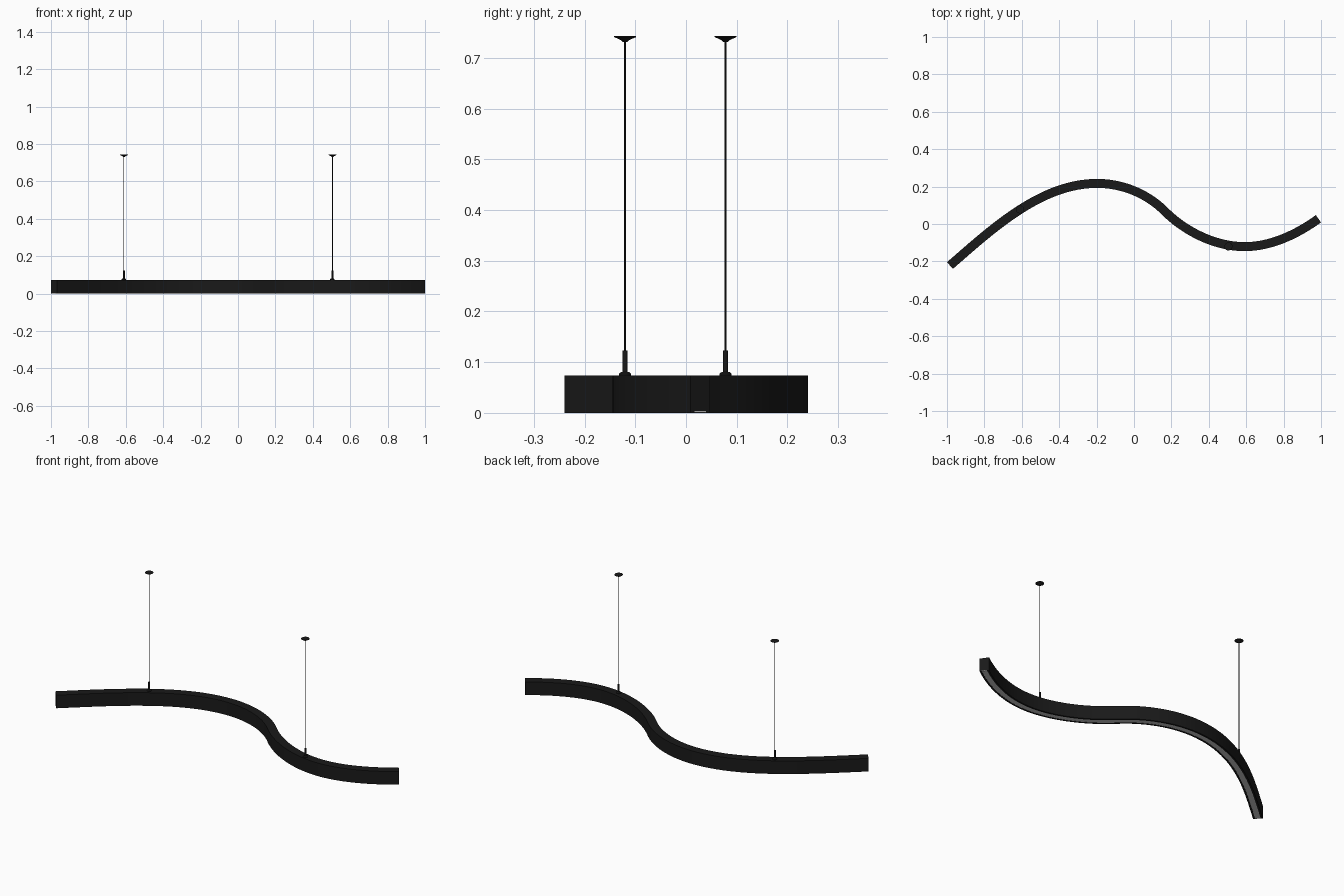
import bpy, bmesh, math
from mathutils import Vector
from mathutils.geometry import interpolate_bezier

if "Cube" in bpy.data.objects:
    bpy.data.objects.remove(bpy.data.objects["Cube"])


def material(name, col):
    m = bpy.data.materials.new(name)
    m.diffuse_color = (*col, 1)
    m.use_nodes = True
    m.node_tree.nodes["Principled BSDF"].inputs["Base Color"].default_value = m.diffuse_color
    return m


black = material("black_metal", (0.01, 0.01, 0.01))
light = material("diffuser_grey", (0.6, 0.6, 0.6))


def finish(bm, name, mat):
    bmesh.ops.recalc_face_normals(bm, faces=bm.faces)
    me = bpy.data.meshes.new(name)
    bm.to_mesh(me)
    bm.free()
    ob = bpy.data.objects.new(name, me)
    bpy.context.collection.objects.link(ob)
    me.materials.append(mat)
    bpy.ops.object.select_all(action='DESELECT')
    ob.select_set(True)
    bpy.context.view_layer.objects.active = ob
    bpy.ops.object.shade_smooth_by_angle(angle=math.radians(35))
    return ob


# S-shaped path: x, y, tangent angle in degrees, incoming and outgoing handle lengths
nodes = [(-0.984, -0.222, 41, 0, 0.30), (-0.198, 0.217, 0, 0.30, 0.14),
         (0.165, 0.068, -45, 0.13, 0.155), (0.592, -0.121, 0, 0.155, 0.14),
         (0.986, 0.028, 36, 0.14, 0)]
path = []
for a, b in zip(nodes, nodes[1:]):
    pa, pb = Vector((a[0], a[1], 0)), Vector((b[0], b[1], 0))
    ta, tb = [Vector((math.cos(math.radians(n[2])), math.sin(math.radians(n[2])), 0)) for n in (a, b)]
    pts = interpolate_bezier(pa, pa + ta * a[4], pb - tb * b[3], pb, 25)
    path += pts if not path else pts[1:]


def sweep(name, profile, mat):
    """Sweep a closed (sideways, z) profile along the path, with capped ends."""
    bm = bmesh.new()
    rings = []
    for i, p in enumerate(path):
        t = (path[min(i + 1, len(path) - 1)] - path[max(i - 1, 0)]).normalized()
        side = Vector((-t.y, t.x, 0))
        rings.append([bm.verts.new(p + side * u + Vector((0, 0, z))) for u, z in profile])
    n = len(profile)
    for r, s in zip(rings, rings[1:]):
        for k in range(n):
            bm.faces.new((r[k], r[(k + 1) % n], s[(k + 1) % n], s[k]))
    bm.faces.new(rings[0])
    bm.faces.new(rings[-1])
    return finish(bm, name, mat)


def lathe(name, profile, x, y, mat, sides=24):
    """Revolve an (r, z) profile around a vertical axis."""
    bm = bmesh.new()
    rings = [[bm.verts.new((x + r * math.cos(k * math.tau / sides),
                            y + r * math.sin(k * math.tau / sides), z))
              for k in range(sides)] for r, z in profile]
    for a, b in zip(rings, rings[1:]):
        for k in range(sides):
            j = (k + 1) % sides
            bm.faces.new((a[k], a[j], b[j], b[k]))
    bm.faces.new(rings[0])
    bm.faces.new(rings[-1])
    return finish(bm, name, mat)


# Lamp housing with a shallow groove below, and the diffuser set into it
H, W, G = 0.074, 0.024, 0.014
sweep("lamp_housing", [(-W, 0), (-W, H), (W, H), (W, 0), (G, 0), (G, 0.004), (-G, 0.004), (-G, 0)], black)
sweep("light_diffuser", [(-G, 0.001), (-G, 0.004), (G, 0.004), (G, 0.001)], light)

# Suspension sets: base collar, cable gripper, cable, ceiling canopy
for tag, x, y in (("left", -0.61, 0.078), ("right", 0.505, -0.12)):
    lathe(tag + "_base_collar", [(0.012, H - 0.001), (0.012, 0.077), (0.009, 0.080), (0.005, 0.081)], x, y, black)
    lathe(tag + "_cable_gripper", [(0.005, 0.078), (0.005, 0.123)], x, y, black)
    lathe(tag + "_cable", [(0.0018, 0.12), (0.0018, 0.735)], x, y, black, 12)
    lathe(tag + "_ceiling_canopy", [(0.004, 0.731), (0.008, 0.735), (0.012, 0.737),
                                    (0.0215, 0.741), (0.0215, 0.743)], x, y, black, 32)
